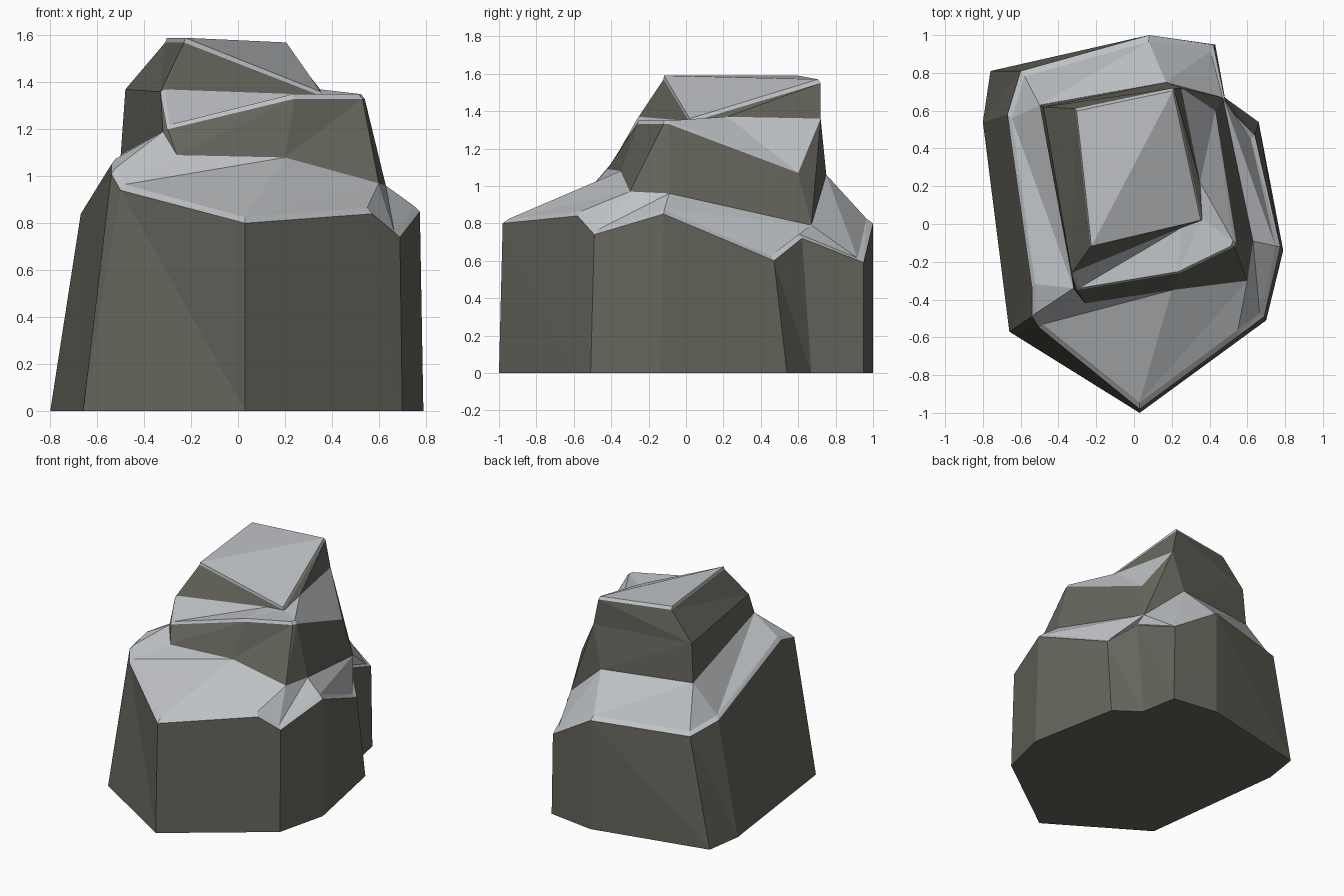
import bpy
import bmesh

default_cube = bpy.data.objects.get("Cube")
if default_cube:
    bpy.data.objects.remove(default_cube, do_unlink=True)


def make_material(name, colour):
    material = bpy.data.materials.new(name)
    material.use_nodes = True
    material.diffuse_color = colour
    shader = next(n for n in material.node_tree.nodes if n.type == "BSDF_PRINCIPLED")
    shader.inputs["Base Color"].default_value = colour
    shader.inputs["Roughness"].default_value = 0.9
    return material


SIDE, TOP = 0, 1
materials = [
    make_material("dark stone side", (0.13, 0.128, 0.106, 1)),
    make_material("pale stone top", (0.52, 0.54, 0.56, 1)),
]


class Rock:
    """Faceted stone made of bands between matching rings, listed bottom up."""

    def __init__(self):
        self.bm = bmesh.new()
        self.corners = {}

    def corner(self, point):
        key = tuple(round(value, 4) for value in point)
        if key not in self.corners:
            self.corners[key] = self.bm.verts.new(key)
        return self.corners[key]

    def face(self, points, material):
        corners = list(dict.fromkeys(self.corner(p) for p in points))
        if len(corners) > 2 and not self.bm.faces.get(corners):
            self.bm.faces.new(corners).material_index = material

    def band(self, lower, upper, material, flip=False):
        for i, a in enumerate(lower):
            j = (i + 1) % len(lower)
            b, c, d = lower[j], upper[j], upper[i]
            if flip:
                triangles = (a, b, d), (b, c, d)
            else:
                triangles = (a, b, c), (a, c, d)
            for triangle in triangles:
                self.face(triangle, material)

    def finish(self, name):
        mesh = bpy.data.meshes.new(name)
        self.bm.to_mesh(mesh)
        self.bm.free()
        for material in materials:
            mesh.materials.append(material)
        rock = bpy.data.objects.new(name, mesh)
        bpy.context.collection.objects.link(rock)
        return rock


def lip(ring, shrink, rise, count=None):
    """Worn pale edge: the first corners move inwards and up."""
    count = len(ring) if count is None else count
    worn = [(x * shrink, y * shrink, z + rise) for x, y, z in ring[:count]]
    return worn + ring[count:]


# Ground outline, anticlockwise from the front tip
heel = (-.66, -.57)
outline = [(.03, -1), (.57, -.605), (.7, -.51), (.79, -.14), (.66, .54),
           (.48, .67), (.43, .95), (.08, 1), (-.76, .81), (-.8, .54)]
ground = [(x, y, 0) for x, y in outline + [heel] * 3]

# Upper edge of the lower walls
lower_rim = [(.03, -.98, .8), (.57, -.58, .84), (.69, -.49, .74),
             (.775, -.12, .85), (.64, .47, .6), (.49, .62, .72),
             (.42, .95, .59), (.08, 1, .8), (-.6, .81, .79),
             (-.67, .58, .84), (-.54, -.33, 1.05), (-.54, -.49, 1.01),
             (-.5, -.55, .94)]

# Foot and upper edge of the middle step
foot = [(-.26, -.42, 1.09), (.2, -.35, 1.08), (.6, -.3, .97),
        (.63, -.09, .96), (.47, .67, .79), (.17, .75, 1.06),
        (-.5, .63, 1.09), (-.32, -.34, 1.19)]
middle_rim = [(-.3, -.35, 1.2), (.24, -.26, 1.33), (.53, -.12, 1.33),
              (.54, -.09, 1.33), (.43, .6, 1.07), (.25, .72, 1.36),
              (-.48, .62, 1.37), (-.33, -.26, 1.36)]

# Foot and corners of the peak
peak_foot = [(-.31, -.25, 1.37), (.25, -.02, 1.35), (.36, .02, 1.34),
             (.36, .03, 1.34), (.35, .22, 1.37)] + middle_rim[5:]
front, right = (-.23, -.12, 1.57), (.36, .02, 1.34)
back, left = (.21, .72, 1.55), (-.31, .61, 1.57)
peak_rim = [front, right, right, right, back, back, left, front]

# Lower boulder with its sloping shelf
lower = Rock()
lower.face(ground[::-1], SIDE)
lower.band(ground, lower_rim, SIDE, flip=True)
lower_lip = lip(lower_rim, .965, .025)
lower.band(lower_rim, lower_lip, TOP)
shelf_links = (1, 2, 2, 3, 4, 4, 4, 5, 6, 6, 7, 7, 0)
lower.band(lower_lip, [foot[i] for i in shelf_links], TOP)
lower.finish("lower_boulder")

# Middle step with its narrow ledge
middle = Rock()
middle.band(foot, middle_rim, SIDE)
middle_lip = lip(middle_rim, .97, .02, count=4)
middle.band(middle_rim, middle_lip, TOP)
middle.band(middle_lip, peak_foot, TOP)
middle.finish("middle_step")

# Peak with its tilted cap
peak = Rock()
peak.band(peak_foot, peak_rim, SIDE, flip=True)
peak_lip = lip(peak_rim, .98, .02)
peak.band(peak_rim, peak_lip, TOP)
tip, low, rear, side = (peak_lip[i] for i in (0, 1, 4, 6))
peak.face((tip, low, rear), TOP)
peak.face((tip, rear, side), TOP)
peak.finish("peak")
